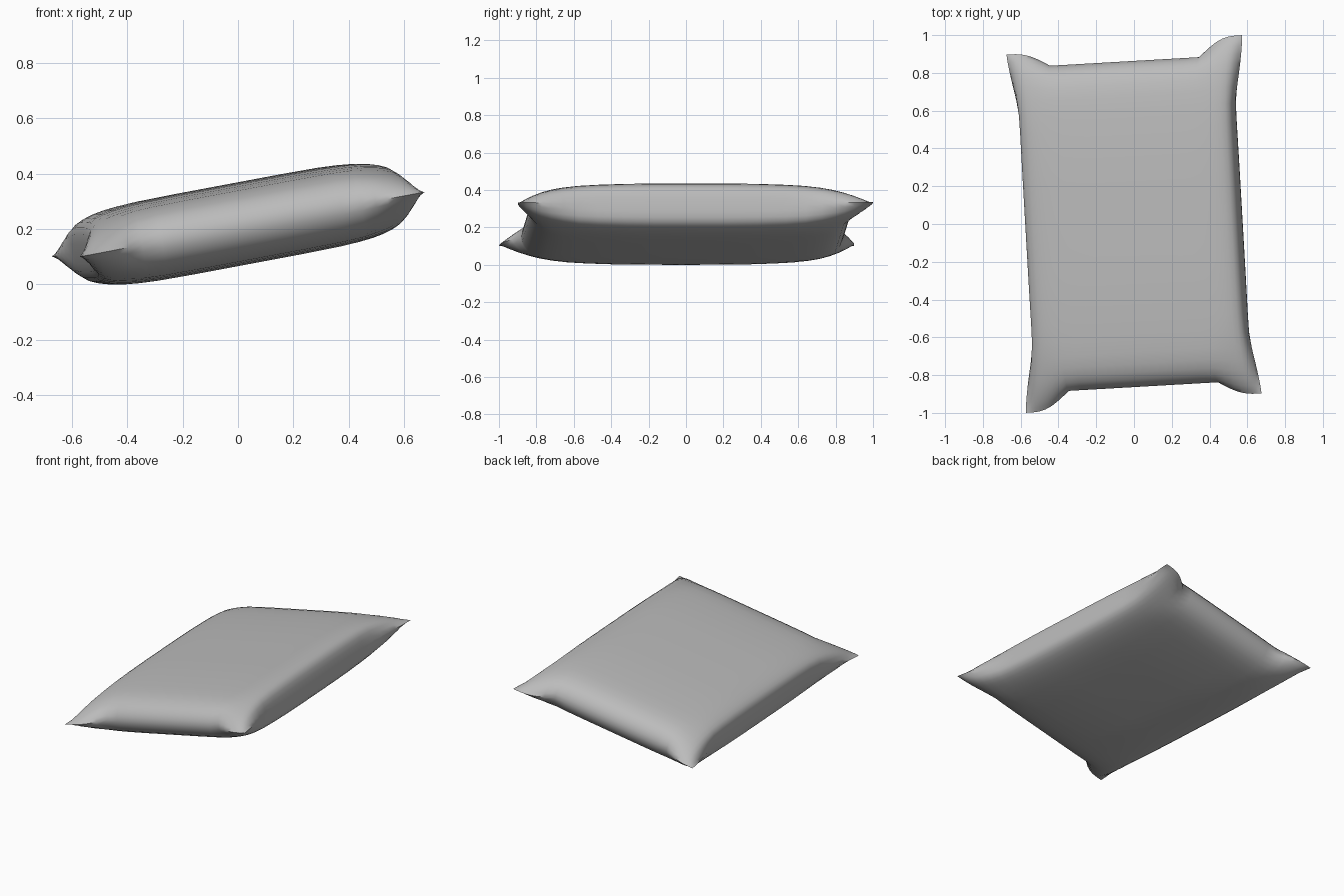
import bpy, bmesh, math
from mathutils import Matrix

if "Cube" in bpy.data.objects:
    bpy.data.objects.remove(bpy.data.objects["Cube"])

HALF_THICK = 0.147
# half cross-sections: (distance from centre, relative height)
PROFILE_X = [(0, 1), (.2, 1), (.33, .99), (.40, .965), (.45, .93), (.49, .88), (.52, .82),
             (.545, .74), (.562, .63), (.572, .47), (.576, .25), (.577, 0)]
PROFILE_Y = [(0, 1), (.2, .998), (.35, .985), (.5, .945), (.6, .905), (.68, .86), (.74, .79),
             (.785, .69), (.82, .55), (.845, .36), (.857, .18), (.862, 0)]


def both_sides(profile):
    return [(-d, h) for d, h in reversed(profile[1:])] + profile


def ramp(value, start, end):
    return min(max((abs(value) - start) / (end - start), 0), 1)


def surface_point(px, py, side):
    (x, hx), (y, hy) = px, py
    # ears: the seam flares outwards towards each corner, less on one diagonal
    wx = math.sin(ramp(x, .40, .577) * math.pi / 2)
    wy = ramp(y, .58, .862) ** 1.1
    flare_x, flare_y = (.062, .103) if x * y > 0 else (.056, .072)
    nx = x + math.copysign(flare_x * wy * (1 - hx), x)
    ny = y + math.copysign(flare_y * wx * (1 - hy), y)
    z = side * HALF_THICK * hx * hy * (1 - .2 * wx * wy)
    return nx, ny, z


# pillow: two puffed sheets joined along the seam
bm = bmesh.new()
xs, ys = both_sides(PROFILE_X), both_sides(PROFILE_Y)
for side in (1, -1):
    grid = [[bm.verts.new(surface_point(px, py, side)) for py in ys] for px in xs]
    for i in range(len(xs) - 1):
        for j in range(len(ys) - 1):
            quad = [grid[i][j], grid[i + 1][j], grid[i + 1][j + 1], grid[i][j + 1]]
            bm.faces.new(quad if side > 0 else quad[::-1])
bmesh.ops.remove_doubles(bm, verts=bm.verts, dist=1e-5)

# leaning pose, resting on the ground
pose = Matrix.Rotation(math.radians(3.3), 4, 'Z') @ Matrix.Rotation(math.radians(-10.6), 4, 'Y')
bm.transform(pose)
bm.transform(Matrix.Translation((0, 0, -min(v.co.z for v in bm.verts))))
bmesh.ops.recalc_face_normals(bm, faces=bm.faces)

mesh = bpy.data.meshes.new("pillow")
bm.to_mesh(mesh)
bm.free()
pillow = bpy.data.objects.new("pillow", mesh)
bpy.context.collection.objects.link(pillow)
bpy.context.view_layer.objects.active = pillow
pillow.select_set(True)
bpy.ops.object.shade_smooth_by_angle(angle=math.radians(60))

# mid-grey fabric
fabric = bpy.data.materials.new("grey_fabric")
fabric.diffuse_color = (.5, .5, .5, 1)
fabric.use_nodes = True
fabric.node_tree.nodes["Principled BSDF"].inputs["Base Color"].default_value = fabric.diffuse_color
mesh.materials.append(fabric)
